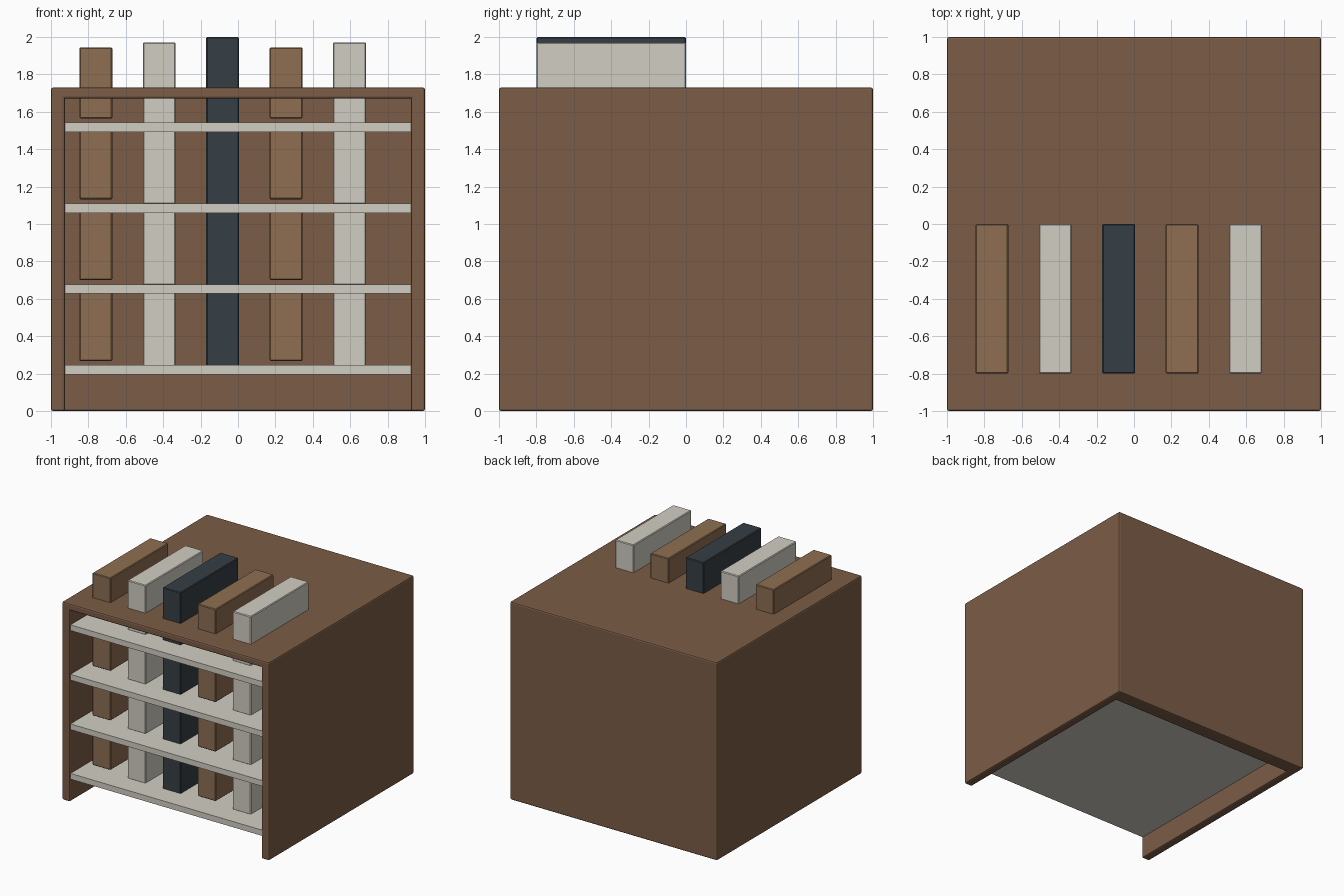
import bpy, bmesh

if "Cube" in bpy.data.objects:
    bpy.data.objects.remove(bpy.data.objects["Cube"])


def material(name, rgb):
    m = bpy.data.materials.new(name)
    # sRGB bytes to linear
    m.diffuse_color = [(c / 255) ** 2.2 for c in rgb] + [1]
    m.use_nodes = True
    m.node_tree.nodes["Principled BSDF"].inputs["Base Color"].default_value = m.diffuse_color
    return m


WALNUT = material("walnut", (123, 93, 72))
CREAM = material("cream", (208, 205, 193))
TAN = material("tan", (141, 110, 82))
SLATE = material("slate", (57, 65, 71))


def add_mesh(name, verts, faces, mat, bevel=0.0, segments=1):
    bm = bmesh.new()
    vs = [bm.verts.new(v) for v in verts]
    for f in faces:
        bm.faces.new([vs[i] for i in f])
    bmesh.ops.recalc_face_normals(bm, faces=bm.faces)
    if bevel:
        # round only the outward edges
        bm.normal_update()
        edges = [e for e in bm.edges if e.is_convex]
        bmesh.ops.bevel(bm, geom=edges, offset=bevel, segments=segments,
                        profile=0.5, affect='EDGES', clamp_overlap=True)
    me = bpy.data.meshes.new(name)
    bm.to_mesh(me)
    bm.free()
    me.materials.append(mat)
    ob = bpy.data.objects.new(name, me)
    bpy.context.collection.objects.link(ob)
    return ob


def add_box(name, x, y, z, mat, bevel=0.0):
    verts = [(a, b, c) for a in x for b in y for c in z]
    faces = [(0, 1, 3, 2), (4, 6, 7, 5), (0, 4, 5, 1),
             (2, 3, 7, 6), (0, 2, 6, 4), (1, 5, 7, 3)]
    return add_mesh(name, verts, faces, mat, bevel)


# Case: sides, top and back in one shell, open at the front and bottom
H, IX, IZ, IY = 1.73, 0.925, 1.67, 0.87


def arch(x, z, y):
    return [(-x, y, 0), (-x, y, z), (x, y, z), (x, y, 0)]


verts = arch(1, H, -1) + arch(1, H, 1) + arch(IX, IZ, -1) + arch(IX, IZ, IY)
faces = [(0, 1, 2, 3, 11, 10, 9, 8),        # front rim
         (0, 4, 7, 3, 11, 15, 12, 8),       # bottom rim
         (4, 5, 6, 7), (12, 13, 14, 15)]    # back, outside and inside
for s in (0, 8):                            # outer and inner walls
    faces += [(s + i, s + i + 1, s + i + 5, s + i + 4) for i in range(3)]
add_mesh("case", verts, faces, WALNUT, 0.012, 2)

# Shelves with a row of five books on each
BOOKS = [(TAN, 0.19), (CREAM, 0.217), (SLATE, 0.245), (TAN, 0.19), (CREAM, 0.217)]
for row in range(4):
    base = 0.195 + row * 0.4325
    add_box(f"shelf_{row + 1}", (-IX, IX), (-0.99, IY), (base, base + 0.05), CREAM)
    mid = base + 0.262
    for i, (mat, half) in enumerate(BOOKS):
        x = -0.76 + i * 0.339
        add_box(f"book_{row + 1}_{i + 1}", (x - 0.088, x + 0.088), (-0.8, 0),
                (mid - half, mid + half), mat, 0.006)
